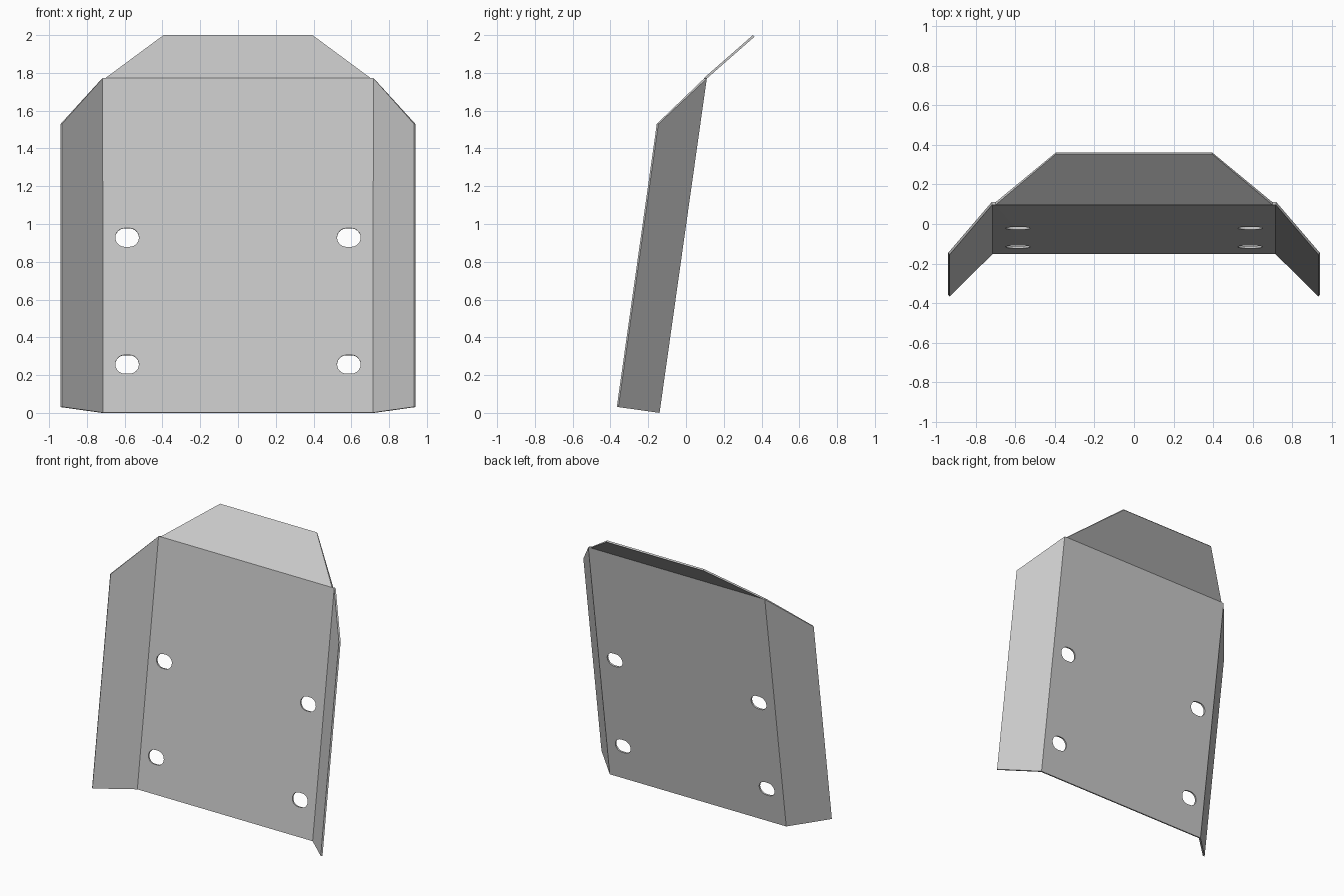
import bpy, bmesh, math
from mathutils import Matrix

cube = bpy.data.objects.get("Cube")
if cube:
    bpy.data.objects.remove(cube, do_unlink=True)

THICK = 0.012
# Local sheet frame: x across, y up the panel, z out of its front face
LEAN = Matrix.Translation((0, -0.14, 0)) @ Matrix.Rotation(math.atan2(1.77, 0.25), 4, 'X')

steel = bpy.data.materials.new("plain_grey_steel")
steel.use_nodes = True
grey = (0.58, 0.58, 0.58, 1)
steel.diffuse_color = grey
steel.node_tree.nodes["Principled BSDF"].inputs["Base Color"].default_value = grey


def make_object(name, bm):
    mesh = bpy.data.meshes.new(name)
    bm.to_mesh(mesh)
    bm.free()
    obj = bpy.data.objects.new(name, mesh)
    bpy.context.collection.objects.link(obj)
    obj.matrix_world = LEAN
    return obj


# Folded sheet: main panel, two side wings and a top flap with small bend reliefs
bm = bmesh.new()
fold, relief, height = 0.72, 0.70, 1.7876
right = [bm.verts.new(p) for p in (
    (fold, 0, 0), (fold, height, 0), (relief, height, 0),
    (0.94, 0, 0.22), (0.94, 1.513, 0.22), (0.394, 2.042, -0.219))]
left = [bm.verts.new((-v.co.x, v.co.y, v.co.z)) for v in right]
bm.faces.new(right[:3] + left[2::-1])
bm.faces.new((right[0], right[3], right[4], right[1]))
bm.faces.new((left[0], left[1], left[4], left[3]))
bm.faces.new((left[2], right[2], right[5], left[5]))
plate = make_object("folded_guard_plate", bm)
plate.data.materials.append(steel)
solid = plate.modifiers.new("sheet_thickness", 'SOLIDIFY')
solid.thickness = THICK
solid.offset = 1
solid.use_even_offset = True

# Four rounded mounting slots, cut straight through the main panel
bm = bmesh.new()
radius, straight, steps = 0.05, 0.0125, 12
for x in (-0.587, 0.587):
    for y in (0.258, 0.936):
        ring = []
        for side, start in ((1, -math.pi / 2), (-1, math.pi / 2)):
            for i in range(steps + 1):
                a = start + math.pi * i / steps
                ring.append(bm.verts.new((x + side * straight + radius * math.cos(a),
                                          y + radius * math.sin(a), -0.05)))
        base = bm.faces.new(ring)
        top = bmesh.ops.extrude_face_region(bm, geom=[base])["geom"]
        bmesh.ops.translate(bm, vec=(0, 0, 0.1),
                            verts=[g for g in top if isinstance(g, bmesh.types.BMVert)])
bmesh.ops.recalc_face_normals(bm, faces=bm.faces)
cutter = make_object("slot_cutter", bm)
cutter.hide_render = True
cut = plate.modifiers.new("mounting_slots", 'BOOLEAN')
cut.operation = 'DIFFERENCE'
cut.solver = 'EXACT'
cut.object = cutter

# Bake the modifiers and remove the cutter
bpy.context.view_layer.update()
graph = bpy.context.evaluated_depsgraph_get()
baked = bpy.data.meshes.new_from_object(plate.evaluated_get(graph))
plate.modifiers.clear()
plate.data = baked
bpy.data.objects.remove(cutter, do_unlink=True)
